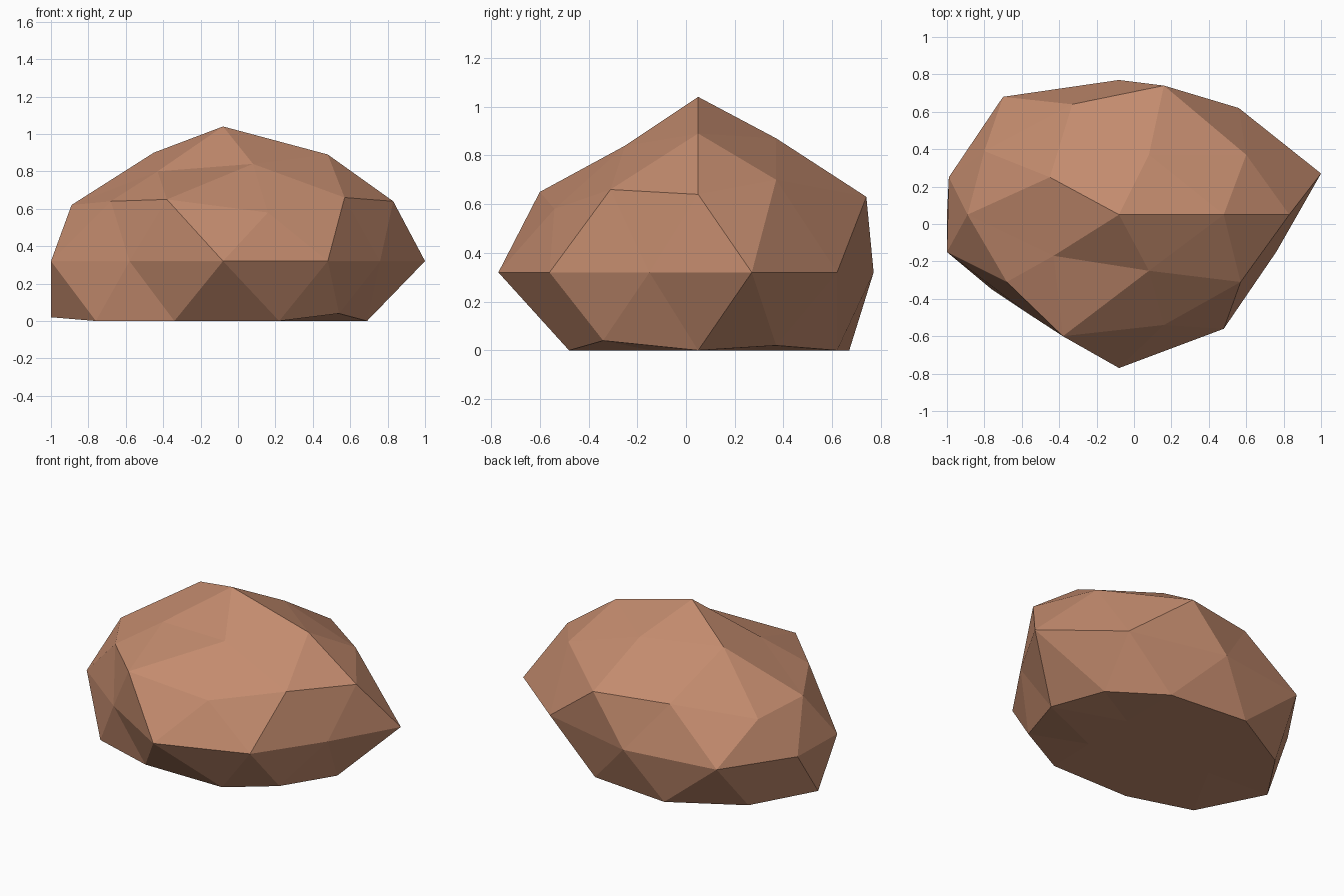
import bpy, bmesh, math

cube = bpy.data.objects.get("Cube")
if cube:
    bpy.data.objects.remove(cube, do_unlink=True)

# Single clay-brown stone colour
stone = bpy.data.materials.new("clay_brown_stone")
stone.use_nodes = True
colour = (0.55, 0.26, 0.156, 1.0)
stone.diffuse_color = colour
bsdf = next(n for n in stone.node_tree.nodes if n.type == "BSDF_PRINCIPLED")
bsdf.inputs["Base Color"].default_value = colour
bsdf.inputs["Roughness"].default_value = 0.9

# Rings of the boulder, each listed counter-clockwise starting from +x
peak = (-0.08, 0.05, 1.04)
cap = [(0.48, 0.05, 0.89), (0.08, 0.37, 0.87), (-0.45, 0.25, 0.9),
       (-0.43, -0.17, 0.8), (0.08, -0.25, 0.84)]
shoulder = [(0.83, 0.05, 0.64), (0.6, 0.37, 0.7), (0.16, 0.74, 0.63),
            (-0.33, 0.64, 0.64), (-0.8, 0.39, 0.57), (-0.89, 0.05, 0.62),
            (-0.68, -0.31, 0.64), (-0.38, -0.6, 0.65), (0.16, -0.54, 0.58),
            (0.57, -0.31, 0.66)]
waist = [(1, 0.27), (0.56, 0.62), (-0.08, 0.77), (-0.7, 0.68), (-0.99, 0.25),
         (-1, -0.15), (-0.58, -0.47), (-0.08, -0.77), (0.48, -0.56), (0.76, -0.15)]
waist = [(x, y, 0.32) for x, y in waist]
foot = [(0.69, 0.05, 0), (0.54, 0.37, 0.02), (0.23, 0.62, 0), (-0.31, 0.67, 0),
        (-0.75, 0.42, 0), (-1, 0.05, 0.02), (-0.76, -0.35, 0), (-0.34, -0.48, 0),
        (0.22, -0.48, 0), (0.54, -0.34, 0.04)]
# Flat underside: inner ring halfway between the foot and the centre
base = [((x + peak[0]) / 2, (y + peak[1]) / 2, 0) for x, y, z in foot[1::2]]
nadir = (peak[0], peak[1], 0)


def angle(vert):
    """Whole-degree angle of a vertex around the vertical axis."""
    return round(math.degrees(math.atan2(vert.co.y, vert.co.x))) % 360


# Chisel a faceted sphere into the boulder, ring by ring from the top
bm = bmesh.new()
bmesh.ops.create_icosphere(bm, subdivisions=2, radius=1)
remaining = sorted(bm.verts, key=lambda v: -v.co.z)
for ring in ([peak], cap, shoulder, waist, foot, base, [nadir]):
    verts = sorted(remaining[:len(ring)], key=angle)
    remaining = remaining[len(ring):]
    for vert, point in zip(verts, ring):
        vert.co = point
bmesh.ops.recalc_face_normals(bm, faces=bm.faces)

mesh = bpy.data.meshes.new("boulder")
bm.to_mesh(mesh)
bm.free()
mesh.materials.append(stone)
boulder = bpy.data.objects.new("boulder", mesh)
bpy.context.collection.objects.link(boulder)
